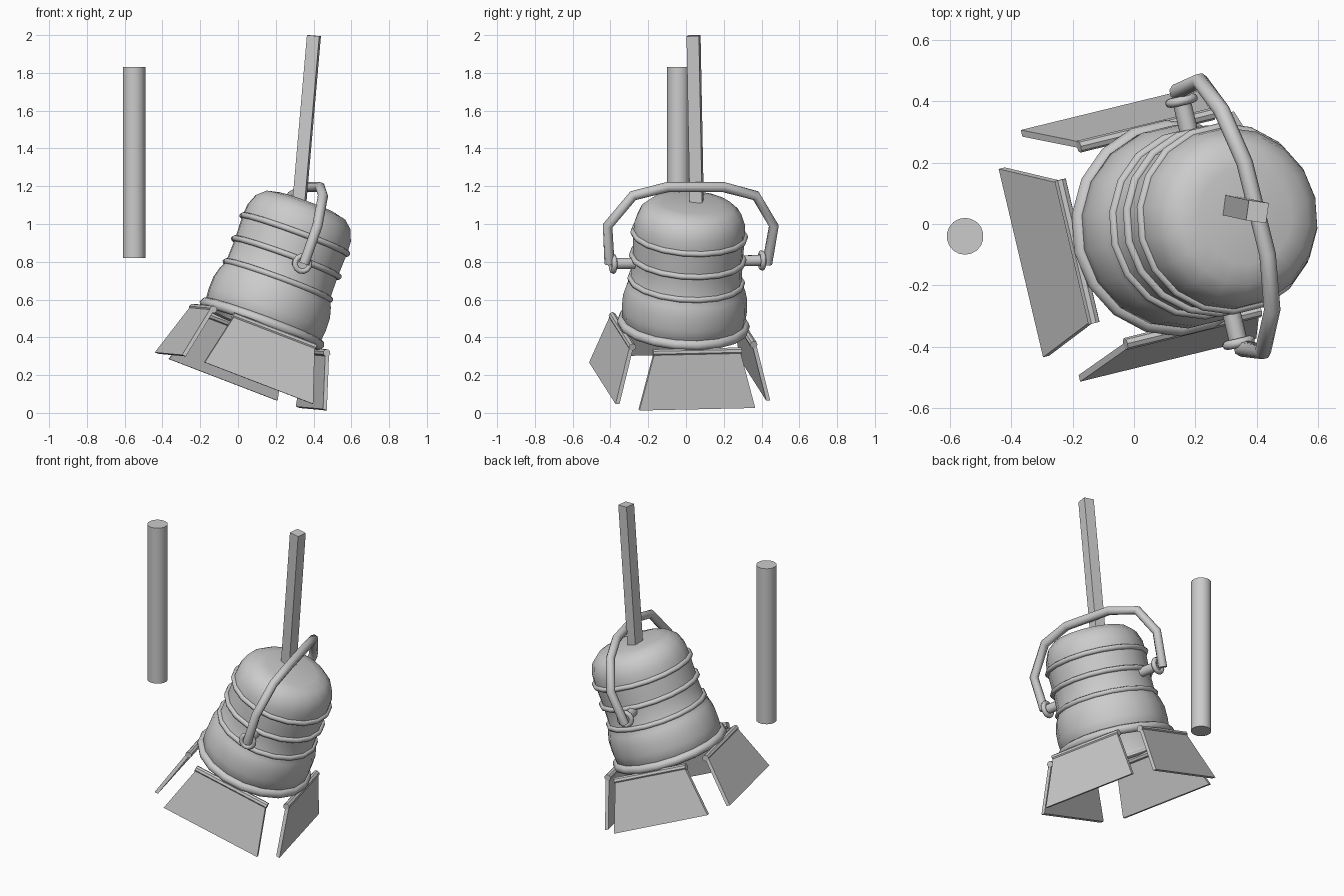
import bpy, bmesh, math
from mathutils import Matrix, Vector

cube = bpy.data.objects.get("Cube")
if cube:
    bpy.data.objects.remove(cube, do_unlink=True)

grey = bpy.data.materials.new("grey_metal")
grey.use_nodes = True
colour = (0.6, 0.6, 0.6, 1)
grey.diffuse_color = colour
grey.node_tree.nodes["Principled BSDF"].inputs["Base Color"].default_value = colour

# Lamp frame: yawed, tilted, and spun slightly about its own axis
def turn(deg, axis):
    return Matrix.Rotation(math.radians(deg), 4, axis)

LAMP = Matrix.Translation((0.12, -0.015, 0.452)) @ turn(10, 'Z') @ turn(20.5, 'Y') @ turn(3.5, 'Z')
SIDES = 18


def finish(name, bm, matrix=Matrix(), smooth=None):
    bmesh.ops.recalc_face_normals(bm, faces=bm.faces)
    mesh = bpy.data.meshes.new(name)
    bm.to_mesh(mesh)
    bm.free()
    mesh.transform(matrix)
    mesh.materials.append(grey)
    obj = bpy.data.objects.new(name, mesh)
    bpy.context.collection.objects.link(obj)
    if smooth:
        shade(obj, smooth)
    return obj


def shade(obj, angle):
    bpy.ops.object.select_all(action='DESELECT')
    obj.select_set(True)
    bpy.context.view_layer.objects.active = obj
    bpy.ops.object.shade_smooth_by_angle(angle=math.radians(angle))


def lathe(name, profile, matrix, closed=False, sides=SIDES, smooth=50):
    bm = bmesh.new()
    verts = [bm.verts.new((r, 0, h)) for r, h in profile]
    edges = [bm.edges.new(pair) for pair in zip(verts, verts[1:])]
    if closed:
        edges.append(bm.edges.new((verts[-1], verts[0])))
    bmesh.ops.spin(bm, geom=verts + edges, axis=(0, 0, 1), cent=(0, 0, 0),
                   angle=math.tau, steps=sides)
    bmesh.ops.remove_doubles(bm, verts=bm.verts, dist=0.0005)
    return finish(name, bm, matrix, smooth)


def ring(name, radius, height, tube, matrix=LAMP, sides=SIDES):
    steps = [i * math.tau / 8 for i in range(8)]
    return lathe(name, [(radius + tube * math.cos(a), height + tube * math.sin(a))
                        for a in steps], matrix, True, sides, 80)


def cylinder(name, start, end, radius, matrix=Matrix(), sides=SIDES):
    start, end = Vector(start), Vector(end)
    axis = end - start
    bm = bmesh.new()
    place = Matrix.Translation((start + end) / 2) @ axis.to_track_quat('Z', 'Y').to_matrix().to_4x4()
    bmesh.ops.create_cone(bm, cap_ends=True, segments=sides, radius1=radius,
                          radius2=radius, depth=axis.length, matrix=place)
    return finish(name, bm, matrix, 40)


# Housing: domed shell with a hollow open mouth
lathe("lamp_housing", [
    (0, 0.705), (0.16, 0.705), (0.225, 0.69), (0.27, 0.65), (0.293, 0.59), (0.297, 0.53),
    (0.292, 0.39), (0.295, 0.265), (0.315, 0.225), (0.33, 0.17), (0.332, 0.1), (0.325, 0.02),
    (0.3, 0.0), (0.3, 0.15), (0.22, 0.28), (0, 0.33)], LAMP)

# Mouth rim and three cooling bands
ring("mouth_rim", 0.325, 0.02, 0.028)
for i in range(3):
    ring(f"housing_band_{i + 1}", 0.297, 0.265 + 0.13 * i, 0.016)

# Four flared barn doors on hinge bars
for i, side in enumerate(("right", "front", "left", "back")):
    place = LAMP @ turn(180 + 90 * i, 'Z')
    bm = bmesh.new()
    bmesh.ops.create_cube(bm, size=1)
    for v in bm.verts:
        outer = v.co.z < 0
        v.co = Vector((v.co.x * 0.022 + (0.41 if outer else 0.335),
                       v.co.y * (0.63 if outer else 0.47),
                       -0.305 if outer else -0.02))
    finish(f"{side}_barn_door", bm, place)
    cylinder(f"{side}_hinge_bar", (0.33, -0.24, -0.015), (0.33, 0.24, -0.015), 0.02, place, 8)

# Pivot stubs with the eyes that hold the yoke
for name, s in (("front", -1), ("back", 1)):
    cylinder(f"{name}_pivot", (0, s * 0.27, 0.37), (0, s * 0.41, 0.37), 0.03, LAMP, 10)
    ring(f"{name}_yoke_eye", 0.04, 0, 0.015,
         LAMP @ Matrix.Translation((0, s * 0.405, 0.37)) @ turn(90, 'X'), 12)

# Yoke: bent tube arching over the housing
path = [(0.35, -0.405, 0.79), (0.42, -0.415, 0.99), (0.45, -0.28, 1.15), (0.435, -0.1, 1.195),
        (0.36, 0.2, 1.195), (0.285, 0.37, 1.15), (0.215, 0.465, 0.99), (0.14, 0.43, 0.79)]
curve = bpy.data.curves.new("yoke", 'CURVE')
curve.dimensions = '3D'
curve.bevel_depth = 0.027
curve.bevel_resolution = 2
curve.use_fill_caps = True
spline = curve.splines.new('POLY')
spline.points.add(len(path) - 1)
for point, co in zip(spline.points, path):
    point.co = (*co, 1)
curve.materials.append(grey)
yoke = bpy.data.objects.new("yoke", curve)
bpy.context.collection.objects.link(yoke)
bpy.ops.object.select_all(action='DESELECT')
yoke.select_set(True)
bpy.context.view_layer.objects.active = yoke
bpy.ops.object.convert(target='MESH')
shade(bpy.context.view_layer.objects.active, 50)

# Square hanger bar, leaning slightly
foot, top = Vector((0.325, 0.057, 1.115)), Vector((0.402, 0.04, 1.997))
bm = bmesh.new()
bmesh.ops.create_cube(bm, size=1)
lean = Vector((0, 0, 1)).rotation_difference(top - foot).to_matrix().to_4x4()
finish("hanger_bar", bm, Matrix.Translation((foot + top) / 2) @ lean @ turn(-8, 'Z')
       @ Matrix.Diagonal((0.066, 0.066, (top - foot).length, 1)))

# Separate round post
cylinder("round_post", (-0.55, -0.04, 0.82), (-0.55, -0.04, 1.83), 0.06)
